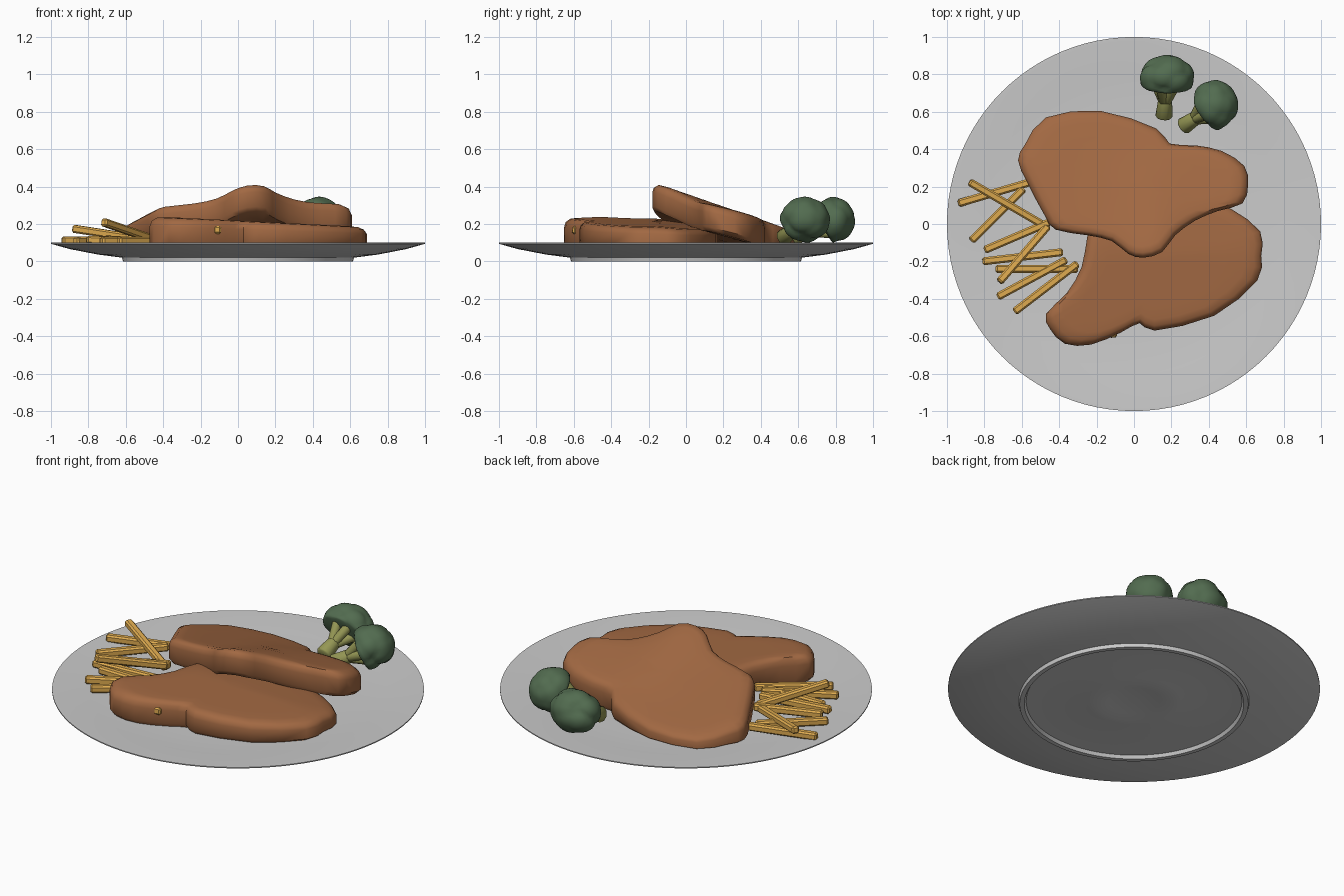
import bpy, bmesh, math, random
from mathutils import Vector

cube = bpy.data.objects.get("Cube")
if cube:
    bpy.data.objects.remove(cube, do_unlink=True)
random.seed(4)


def material(name, rgb):
    m = bpy.data.materials.new(name)
    m.use_nodes = True
    m.diffuse_color = (*rgb, 1)
    m.node_tree.nodes["Principled BSDF"].inputs["Base Color"].default_value = (*rgb, 1)
    return m


CHINA = material("pale grey china", (0.6, 0.6, 0.6))
MEAT = material("browned meat", (0.36, 0.14, 0.055))
POTATO = material("golden potato", (0.74, 0.41, 0.08))
FLORET = material("dark green floret", (0.085, 0.15, 0.08))
STALK = material("olive green stalk", (0.30, 0.31, 0.09))


def finish(bm, name, mat, angle=40):
    bmesh.ops.recalc_face_normals(bm, faces=bm.faces)
    me = bpy.data.meshes.new(name)
    bm.to_mesh(me)
    bm.free()
    me.materials.append(mat)
    ob = bpy.data.objects.new(name, me)
    bpy.context.collection.objects.link(ob)
    bpy.ops.object.select_all(action="DESELECT")
    ob.select_set(True)
    bpy.context.view_layer.objects.active = ob
    bpy.ops.object.shade_smooth_by_angle(angle=math.radians(angle))
    return ob


def loft(bm, rings, cap_start=True, cap_end=True):
    """Skin a list of point rings with quads and close the ends."""
    loops = [[bm.verts.new(p) for p in ring] for ring in rings]
    n = len(loops[0])
    for a, b in zip(loops, loops[1:]):
        for i in range(n):
            j = (i + 1) % n
            bm.faces.new((a[i], a[j], b[j], b[i]))
    if cap_start:
        bm.faces.new(loops[0])
    if cap_end:
        bm.faces.new(loops[-1])


# Plate: turned profile with shallow dish, foot ring and underside dimple
profile = [(0.01, 0.073), (0.35, 0.073), (0.6, 0.076), (0.8, 0.084), (0.98, 0.1),
           (1.0, 0.1), (1.0, 0.094), (0.9, 0.066), (0.75, 0.037), (0.62, 0.02),
           (0.615, 0), (0.59, 0), (0.58, 0.018), (0.25, 0.018), (0.2, 0.01),
           (0.14, 0.022), (0.01, 0.022)]
bm = bmesh.new()
SEG = 96
turn = [2 * math.pi * i / SEG for i in range(SEG)]
loft(bm, [[(r * math.cos(a), r * math.sin(a), z) for a in turn] for r, z in profile])
finish(bm, "plate", CHINA, 50)


# Steaks: outline rings lofted over a height function
def steak(name, outline, centre, top, thickness):
    c = Vector(centre)
    pts = []
    n = len(outline)
    for i in range(n):
        a, b, d = (Vector(outline[(i + k) % n]) for k in (-1, 0, 1))
        pts.append(b)
        e = Vector(outline[(i + 2) % n])
        pts.append((b + d) * 0.5625 - (a + e) * 0.0625)
    levels = [(0.3, 0), (0.7, 0), (0.96, 0), (1, 0.15), (1, 0.68), (0.98, 0.86),
              (0.93, 0.97), (0.84, 1), (0.65, 1), (0.45, 1), (0.25, 1), (0.08, 1)]
    rings = []
    for s, t in levels:
        ring = []
        for p in pts:
            q = c + (p - c) * s
            hi = top(q.x, q.y)
            lo = max(0.077, hi - thickness)
            ring.append((q.x, q.y, lo + (hi - lo) * t))
        rings.append(ring)
    bm = bmesh.new()
    loft(bm, rings)
    finish(bm, name, MEAT, 45)


def lower_top(x, y):
    return 0.238 - 0.05 * (x + 0.4) - 0.1 * max(0, y + 0.15)


def upper_top(x, y):
    fade = min(1, max(0, 1 - (y + 0.15) / 0.6))
    return 0.30 - 0.25 * (y - 0.05) + 0.05 * x + 0.06 * fade * math.exp(-((x - 0.1) / 0.2) ** 2)


steak("lower_steak",
      [(-0.25, -0.07), (-0.28, -0.23), (-0.36, -0.37), (-0.47, -0.48), (-0.45, -0.56),
       (-0.37, -0.64), (-0.23, -0.645), (-0.07, -0.58), (0.03, -0.53), (0.11, -0.57),
       (0.43, -0.49), (0.66, -0.3), (0.68, -0.17), (0.675, -0.04), (0.52, 0.08),
       (0.35, 0.14), (0.1, 0.17), (-0.1, 0.14), (-0.21, 0.04)],
      (0.1, -0.2), lower_top, 0.3)
steak("upper_steak",
      [(-0.62, 0.34), (-0.58, 0.43), (-0.47, 0.57), (-0.18, 0.605), (0.12, 0.51),
       (0.19, 0.43), (0.33, 0.42), (0.47, 0.39), (0.59, 0.31), (0.61, 0.21),
       (0.58, 0.11), (0.45, 0.07), (0.33, 0.02), (0.22, -0.06), (0.15, -0.15),
       (0.05, -0.18), (-0.03, -0.16), (-0.12, -0.09), (-0.25, -0.06), (-0.42, -0.03),
       (-0.48, 0.05), (-0.57, 0.22)],
      (0, 0.2), upper_top, 0.15)


# Fries: bevelled sticks between two points
def fry(name, a, b, width=0.042):
    a, b = Vector(a), Vector(b)
    d = b - a
    bm = bmesh.new()
    bmesh.ops.create_cube(bm, size=1)
    for v in bm.verts:
        v.co = Vector((v.co.x * width, v.co.y * width, v.co.z * d.length))
    bmesh.ops.bevel(bm, geom=bm.edges[:], offset=0.009, segments=1, affect="EDGES")
    rot = d.to_track_quat("Z", "Y")
    for v in bm.verts:
        v.co = rot @ v.co + (a + b) / 2
    finish(bm, name, POTATO, 30)


fries = [((-0.88, 0.225, 0.175), (-0.46, -0.02, 0.11)),
         ((-0.94, 0.11, 0.112), (-0.55, 0.225, 0.115)),
         ((-0.87, -0.09, 0.11), (-0.59, 0.19, 0.12)),
         ((-0.8, -0.14, 0.11), (-0.45, 0.01, 0.12)),
         ((-0.81, -0.2, 0.115), (-0.38, -0.15, 0.105)),
         ((-0.74, -0.24, 0.11), (-0.3, -0.24, 0.105)),
         ((-0.72, -0.31, 0.21), (-0.46, -0.01, 0.12)),
         ((-0.73, -0.39, 0.11), (-0.36, -0.19, 0.11)),
         ((-0.64, -0.47, 0.11), (-0.3, -0.21, 0.11)),
         ((-0.11, -0.607, 0.168), (-0.13, -0.4, 0.16))]
for i, (a, b) in enumerate(fries):
    fry(f"fry_{i + 1}", a, b)


# Broccoli: lumpy crown plus a stalk that splits into branches
def tube(bm, a, b, r1, r2):
    rot = (b - a).to_track_quat("Z", "Y")
    ang = [2 * math.pi * i / 10 for i in range(10)]
    loft(bm, [[p + rot @ Vector((r * math.cos(t), r * math.sin(t), 0)) for t in ang]
              for p, r in ((a, r1 * 0.85), (a.lerp(b, 0.08), r1), (b, r2))])


def broccoli(name, head, base, size):
    head, base = Vector(head), Vector(base)
    axis = (head - base).normalized()
    lumps = [Vector([random.gauss(0, 1) for _ in range(3)]).normalized() for _ in range(30)]
    bm = bmesh.new()
    bmesh.ops.create_icosphere(bm, subdivisions=4, radius=1)
    for v in bm.verts:
        d = v.co.normalized()
        near = max(d.dot(k) for k in lumps)
        p = d * (0.86 + 0.16 * max(0, (near - 0.8) / 0.2) ** 0.7)
        under = p.dot(axis)
        if under < -0.4:
            p -= axis * (under + 0.4) * 0.8
        v.co = head + Vector([p[k] * size[k] for k in range(3)])
    finish(bm, name + "_crown", FLORET, 60)

    bm = bmesh.new()
    fork = base.lerp(head, 0.4)
    tube(bm, base, fork, 0.046, 0.038)
    side = axis.orthogonal().normalized()
    other = axis.cross(side)
    for k in range(5):
        t = 2 * math.pi * k / 5
        spread = (side * math.cos(t) + other * math.sin(t)) * 0.065
        tube(bm, base.lerp(head, 0.3), head - axis * 0.03 + spread, 0.024, 0.028)
    finish(bm, name + "_stalk", STALK, 50)


broccoli("back_broccoli", (0.175, 0.785, 0.222), (0.16, 0.57, 0.125), (0.147, 0.118, 0.122))
broccoli("side_broccoli", (0.43, 0.635, 0.222), (0.26, 0.52, 0.125), (0.125, 0.133, 0.122))
